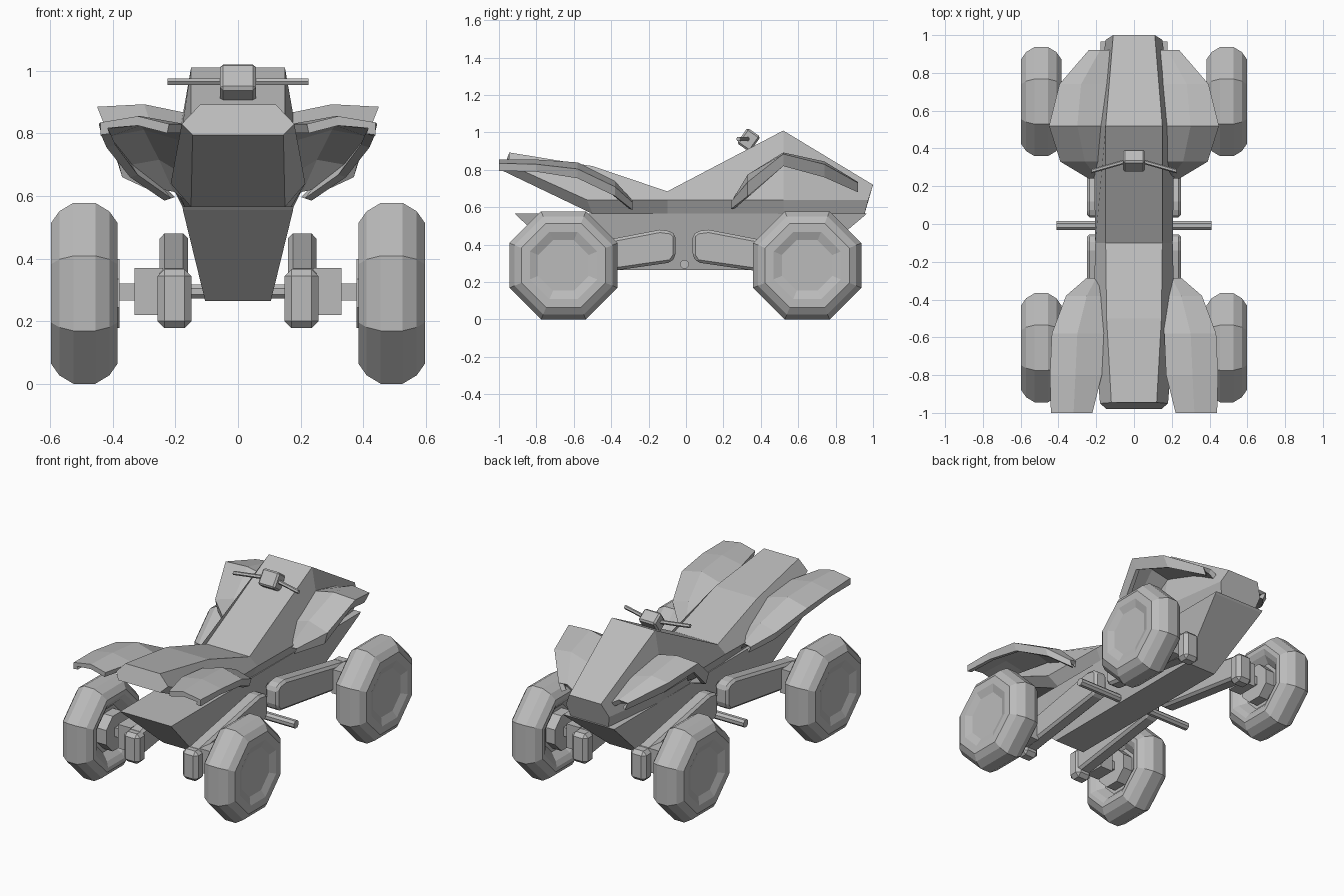
import bpy, bmesh, math
from mathutils import Matrix

if "Cube" in bpy.data.objects:
    bpy.data.objects.remove(bpy.data.objects["Cube"], do_unlink=True)

grey = bpy.data.materials.new("plain_grey")
grey.use_nodes = True
grey.diffuse_color = (0.5, 0.5, 0.5, 1)
grey.node_tree.nodes["Principled BSDF"].inputs["Base Color"].default_value = (0.5, 0.5, 0.5, 1)


def finish(name, bm, mirror=False, bevel=0, solid=True):
    """Turn a bmesh into a flat-shaded object, optionally mirrored in x."""
    if solid:
        bmesh.ops.recalc_face_normals(bm, faces=bm.faces)
    mesh = bpy.data.meshes.new(name)
    bm.to_mesh(mesh)
    bm.free()
    mesh.materials.append(grey)
    ob = bpy.data.objects.new(name, mesh)
    bpy.context.collection.objects.link(ob)
    if bevel:
        m = ob.modifiers.new("bevel", 'BEVEL')
        m.width, m.segments = bevel, 1
    if mirror:
        m = ob.modifiers.new("mirror", 'MIRROR')
        m.use_clip = m.use_mirror_merge = False
    return ob


def skin(bm, rings, closed):
    """Bridge successive rows of points with quads."""
    rows = [[bm.verts.new(p) for p in r] for r in rings]
    n = len(rows[0])
    for a, b in zip(rows, rows[1:]):
        for i in range(n if closed else n - 1):
            j = (i + 1) % n
            bm.faces.new((a[i], a[j], b[j], b[i]))
    if closed:
        bm.faces.new(rows[0])
        bm.faces.new(rows[-1])


def hull(name, halves):
    """Loft symmetric sections given as right-hand half outlines."""
    bm = bmesh.new()
    skin(bm, [h + [(-x, y, z) for x, y, z in reversed(h)] for h in halves], True)
    return finish(name, bm)


def fender(name, sections):
    """Folded sheet: inner edge, crest, outer edge and lip at each y."""
    bm = bmesh.new()
    skin(bm, [[(x, y, z) for x, z in pts] for y, pts in sections], False)
    if sum(f.normal.z for f in bm.faces if not f.normal_update()) < 0:
        bmesh.ops.reverse_faces(bm, faces=bm.faces)
    ob = finish(name, bm, mirror=True, solid=False)
    m = ob.modifiers.new("thickness", 'SOLIDIFY')
    m.thickness, m.offset = 0.03, -1


def lathe(name, profile, centre, mirror=True):
    """Eight-sided turning about x; radii are measured to the flats."""
    bm = bmesh.new()
    cx, cy, cz = centre
    k = 1 / math.cos(math.pi / 8)
    angles = [math.pi / 8 + i * math.pi / 4 for i in range(8)]
    skin(bm, [[(cx + x, cy + r * k * math.cos(a), cz + r * k * math.sin(a)) for a in angles]
              for x, r in profile], True)
    return finish(name, bm, mirror)


def box(name, centre, size, mirror=False, bevel=0, tilt=0):
    bm = bmesh.new()
    bmesh.ops.create_cube(bm, size=1, matrix=Matrix.Translation(centre)
                          @ Matrix.Rotation(tilt, 4, 'X') @ Matrix.Diagonal((*size, 1)))
    return finish(name, bm, mirror, bevel)


# Main body: raised tail, low seat valley, high cowl, sloping nose
hull("body", [
    [(.12, -.945, .893), (.18, -.95, .83), (.145, -.98, .795)],
    [(.145, -.50, .82), (.215, -.53, .64), (.15, -.50, .565)],
    [(.15, -.10, .685), (.205, -.10, .64), (.17, -.10, .565)],
    [(.15, .52, 1.01), (.215, .52, .64), (.177, .52, .565)],
    [(.11, 1.0, .72), (.15, .975, .64), (.13, .955, .565)],
])

# Boat-shaped lower frame
hull("lower_frame", [
    [(.177, -.915, .566), (.176, -.905, .555)],
    [(.177, -.60, .566), (.105, -.59, .265)],
    [(.177, .62, .566), (.105, .61, .265)],
    [(.177, .965, .566), (.176, .955, .555)],
])

# Fenders over the wheels
fender("cowl_fender", [
    (.24, [(.15, .59), (.19, .625), (.24, .63), (.22, .59)]),
    (.33, [(.14, .74), (.26, .775), (.39, .735), (.37, .66)]),
    (.52, [(.14, .86), (.30, .893), (.45, .885), (.42, .82)]),
    (.74, [(.13, .80), (.28, .845), (.395, .83), (.36, .76)]),
    (.92, [(.12, .70), (.18, .735), (.24, .73), (.22, .68)]),
])
fender("tail_fender", [
    (-1.0, [(.22, .83), (.32, .855), (.44, .835), (.44, .795)]),
    (-.80, [(.17, .83), (.31, .855), (.445, .83), (.435, .79)]),
    (-.58, [(.16, .80), (.30, .840), (.435, .805), (.42, .755)]),
    (-.38, [(.16, .69), (.25, .740), (.36, .71), (.345, .66)]),
    (-.285, [(.16, .61), (.20, .635), (.25, .625), (.235, .585)]),
])

# Wheels, hubs and swing arms at both ends
tyre = [(-.05, .05), (-.05, .13), (-.09, .17), (-.106, .20), (-.106, .225), (-.08, .262),
        (-.035, .289), (.035, .289), (.08, .262), (.106, .225), (.106, .18), (.088, .135), (.088, .05)]
arm = [(.045, .34), (.045, .45), (.07, .472), (.13, .48), (.73, .365), (.73, .21), (.07, .305)]
for end, s, wy in (("tail", -1, -.655), ("cowl", 1, .648)):
    lathe(end + "_wheel", tyre, (.491, wy, .289))
    lathe(end + "_hub_flange", [(0, .11), (.075, .11)], (.378, wy, .289))
    box(end + "_axle", (.30, wy, .293), (.20, .055, .055), True)
    box(end + "_hub_block", (.285, wy, .295), (.09, .13, .15), True)
    bm = bmesh.new()
    skin(bm, [[(x, -.01 + s * t, z) for t, z in arm] for x in (.16, .25)], True)
    finish(end + "_swing_arm", bm, True, .015)
    box(end + "_arm_end", (.203, s * .735, .272), (.108, .09, .188), True, .022)

# Foot bar running across the frame
lathe("foot_bar", [(-.41, .023), (.41, .023)], (0, -.008, .295), False)

# Steering block and swept handlebar
box("steering_block", (0, .335, .96), (.115, .085, .10), bevel=.01, tilt=math.radians(-35))
bm = bmesh.new()
skin(bm, [[(x, y + .012 * math.cos(a), .965 + .012 * math.sin(a))
           for a in (i * math.pi / 3 for i in range(6))]
          for x, y in ((-.225, .28), (-.05, .33), (.05, .33), (.225, .28))], True)
finish("handlebar", bm)
